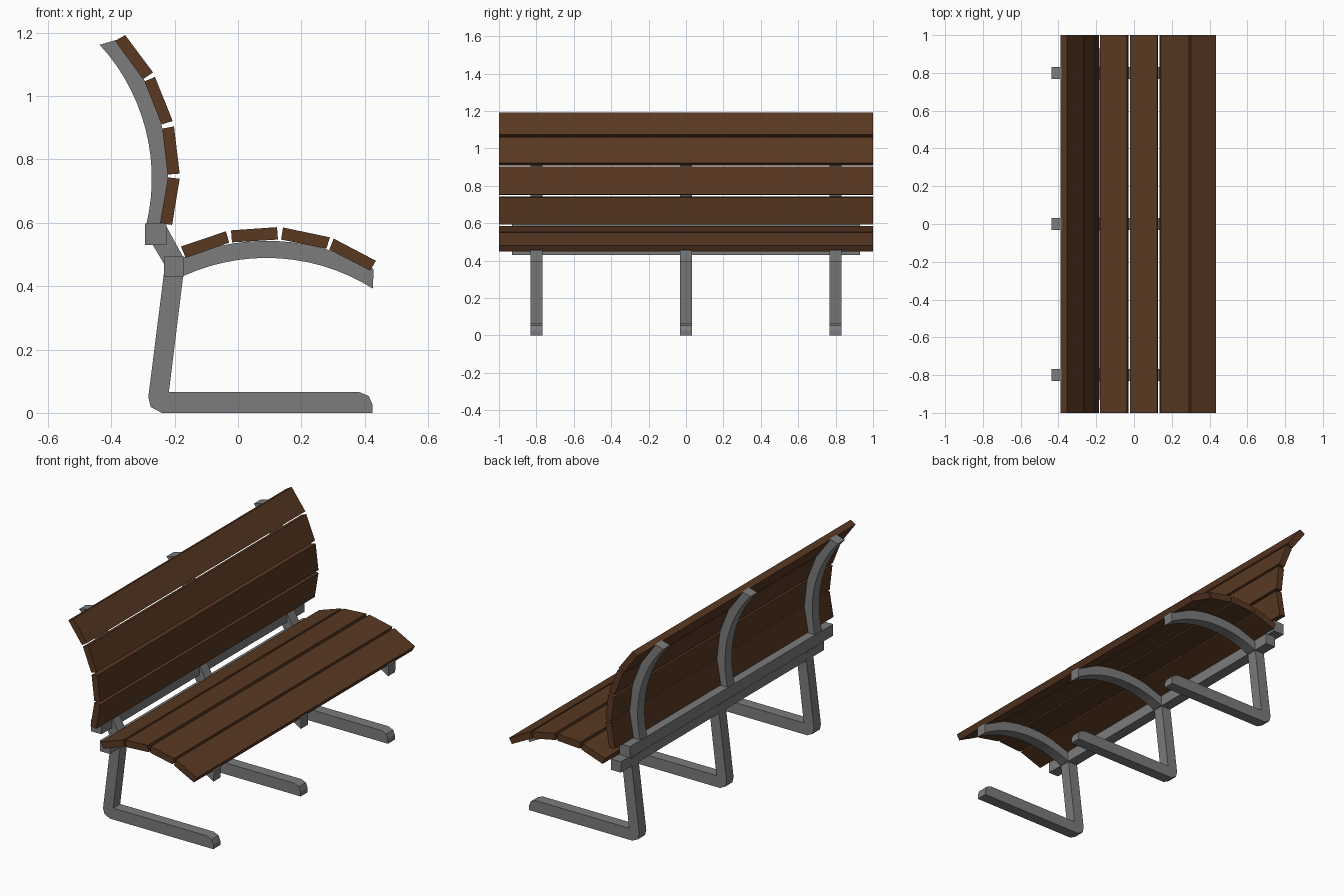
import bpy, bmesh
from math import sin, cos, radians

if "Cube" in bpy.data.objects:
    bpy.data.objects.remove(bpy.data.objects["Cube"])

FRAME_Y = (-0.8, 0.0, 0.8)
HALF_W = 0.032


def material(name, rgb):
    m = bpy.data.materials.new(name)
    m.diffuse_color = (*rgb, 1)
    m.use_nodes = True
    m.node_tree.nodes["Principled BSDF"].inputs["Base Color"].default_value = m.diffuse_color
    return m


wood = material("dark_wood", (0.10, 0.040, 0.016))
metal = material("grey_metal", (0.2, 0.2, 0.2))


def extrude(name, profile, y0, y1, mat, smooth=False):
    """Extrude an (x, z) outline along y."""
    bm = bmesh.new()
    face = bm.faces.new([bm.verts.new((x, y0, z)) for x, z in profile])
    ext = bmesh.ops.extrude_face_region(bm, geom=[face])
    moved = [v for v in ext["geom"] if isinstance(v, bmesh.types.BMVert)]
    bmesh.ops.translate(bm, verts=moved, vec=(0, y1 - y0, 0))
    bmesh.ops.recalc_face_normals(bm, faces=bm.faces)
    me = bpy.data.meshes.new(name)
    bm.to_mesh(me)
    bm.free()
    ob = bpy.data.objects.new(name, me)
    bpy.context.collection.objects.link(ob)
    me.materials.append(mat)
    if smooth:
        bpy.ops.object.select_all(action='DESELECT')
        ob.select_set(True)
        bpy.context.view_layer.objects.active = ob
        bpy.ops.object.shade_smooth_by_angle(angle=radians(25))
    return ob


def arc(cx, cz, r, a0, a1, n=14):
    angs = [radians(a0 + (a1 - a0) * i / n) for i in range(n + 1)]
    return [(cx + r * cos(a), cz + r * sin(a)) for a in angs]


def rect(x0, x1, z0, z1):
    return [(x0, z0), (x1, z0), (x1, z1), (x0, z1)]


# Seat slats, rear to front
seat = [
    [(-.180, .525), (-.038, .573), (-.028, .537), (-.165, .489)],
    [(-.022, .576), (.123, .586), (.126, .547), (-.019, .538)],
    [(.142, .585), (.290, .554), (.279, .518), (.136, .547)],
    [(.302, .550), (.435, .480), (.417, .449), (.288, .515)],
]
for i, p in enumerate(seat):
    extrude(f"seat_slat_{i + 1}", p, -1, 1, wood)

# Back slats, bottom to top
back = [
    [(-.221, .743), (-.184, .739), (-.208, .593), (-.246, .599)],
    [(-.239, .897), (-.202, .904), (-.184, .755), (-.222, .752)],
    [(-.295, 1.046), (-.262, 1.060), (-.206, .921), (-.241, .910)],
    [(-.388, 1.174), (-.356, 1.192), (-.268, 1.074), (-.300, 1.053)],
]
for i, p in enumerate(back):
    extrude(f"back_slat_{i + 1}", p, -1, 1, wood)

# Long square beams
extrude("lower_beam", rect(-.233, -.170, .430, .493), -.93, .93, metal)
extrude("upper_beam", rect(-.293, -.225, .530, .597), -.93, .93, metal)

leg = [(-.230, .47), (-.283, .05), (-.275, .018), (-.240, 0), (.424, 0),
       (.424, .027), (.413, .053), (.382, .066), (-.218, .066), (-.172, .44)]
link = [(-.228, .592), (-.172, .490), (-.230, .465), (-.272, .535)]
back_rib = (arc(-.895, .74, .623, -13.5, 42.6)
            + arc(-.895, .74, .675, 40.4, -13.5))
seat_rib = (arc(.09, -.141, .630, 114.5, 57.8)
            + arc(.09, -.141, .684, 60.4, 114))

# Three repeated support frames
for i, y in enumerate(FRAME_Y):
    a, b = y - HALF_W, y + HALF_W
    extrude(f"leg_{i + 1}", leg, a, b, metal)
    extrude(f"beam_link_{i + 1}", link, a, b, metal)
    extrude(f"back_rib_{i + 1}", back_rib, a, b, metal, True)
    extrude(f"seat_rib_{i + 1}", seat_rib, a, b, metal, True)
